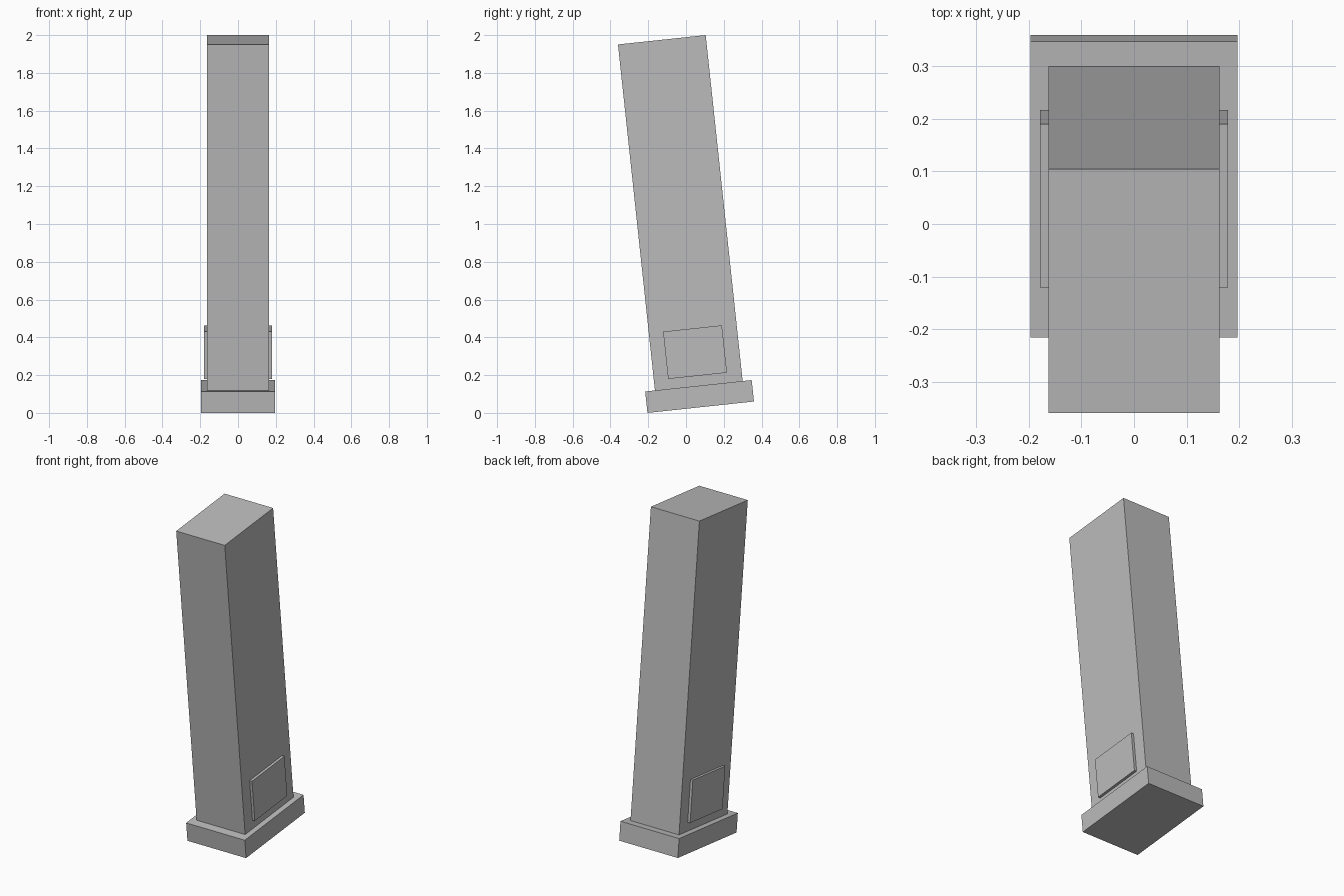
import bpy
import math
from mathutils import Matrix

if "Cube" in bpy.data.objects:
    bpy.data.objects.remove(bpy.data.objects["Cube"])

# Whole pillar leans towards the front, pivoting on the front bottom edge of the base
LEAN = Matrix.Translation((0, -0.204, 0)) @ Matrix.Rotation(math.radians(6.1), 4, 'X')

stone = bpy.data.materials.new("grey_stone")
stone.diffuse_color = (0.5, 0.5, 0.5, 1)
stone.use_nodes = True
stone.node_tree.nodes["Principled BSDF"].inputs["Base Color"].default_value = stone.diffuse_color


def box(name, x, y, z):
    """Box given by (min, max) spans in the pillar's own upright frame."""
    spans = (x, y, z)
    bpy.ops.mesh.primitive_cube_add(size=1)
    ob = bpy.context.object
    ob.name = name
    mid = [(a + b) / 2 for a, b in spans]
    size = [b - a for a, b in spans]
    ob.data.transform(LEAN @ Matrix.Translation(mid) @ Matrix.Diagonal((*size, 1)))
    ob.data.materials.append(stone)
    return ob


# Plinth and tall shaft
box("base", (-0.197, 0.197), (0, 0.567), (0, 0.114))
box("shaft", (-0.163, 0.163), (0.052, 0.519), (0.114, 1.956))

# Raised panel on each side, near the foot
for side, x in (("left", (-0.179, -0.163)), ("right", (0.163, 0.179))):
    box(side + "_panel", x, (0.128, 0.441), (0.167, 0.419))
